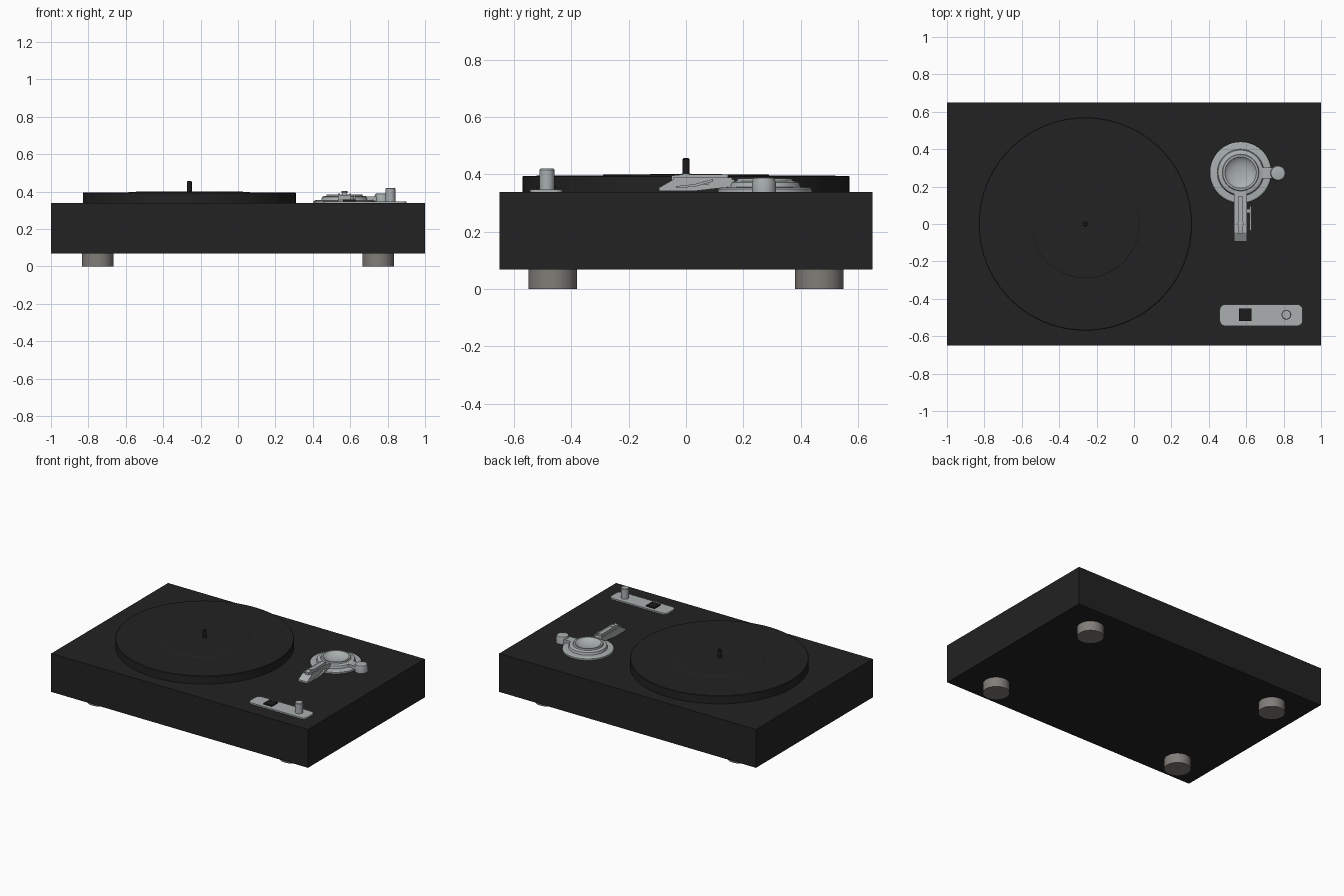
import bpy, bmesh, math
from mathutils import Vector

if "Cube" in bpy.data.objects:
    bpy.data.objects.remove(bpy.data.objects["Cube"])


def mat(name, r, g, b):
    m = bpy.data.materials.new(name)
    m.diffuse_color = (r, g, b, 1)
    m.use_nodes = True
    m.node_tree.nodes["Principled BSDF"].inputs["Base Color"].default_value = m.diffuse_color
    return m


BLACK = mat("matte_black", 0.016, 0.016, 0.016)
DEEP = mat("deep_black", 0.011, 0.011, 0.011)
SILVER = mat("silver", 0.40, 0.43, 0.43)
FOOT = mat("warm_grey", 0.22, 0.205, 0.19)


def finish(name, bm, m, loc=(0, 0, 0), smooth=True):
    bmesh.ops.remove_doubles(bm, verts=bm.verts, dist=1e-5)
    bmesh.ops.recalc_face_normals(bm, faces=bm.faces)
    me = bpy.data.meshes.new(name)
    bm.to_mesh(me)
    bm.free()
    me.materials.append(m)
    ob = bpy.data.objects.new(name, me)
    bpy.context.collection.objects.link(ob)
    ob.location = loc
    if smooth:
        bpy.ops.object.select_all(action='DESELECT')
        ob.select_set(True)
        bpy.context.view_layer.objects.active = ob
        bpy.ops.object.shade_smooth_by_angle(angle=math.radians(30))
    return ob


def lathe(name, pts, x, y, m, n=64):
    """Spin an (r, z) profile about a vertical axis at x, y."""
    bm = bmesh.new()
    vs = [bm.verts.new((r, 0, z)) for r, z in pts]
    es = [bm.edges.new(p) for p in zip(vs, vs[1:])]
    bmesh.ops.spin(bm, geom=vs + es, cent=(0, 0, 0), axis=(0, 0, 1),
                   angle=math.tau, steps=n)
    return finish(name, bm, m, (x, y, 0))


def prism(name, pts, depth, m, smooth=False):
    """Extrude a closed outline of 3D points along the depth vector."""
    bm = bmesh.new()
    f = bm.faces.new([bm.verts.new(p) for p in pts])
    ext = bmesh.ops.extrude_face_region(bm, geom=[f])
    vs = [v for v in ext['geom'] if isinstance(v, bmesh.types.BMVert)]
    bmesh.ops.translate(bm, verts=vs, vec=Vector(depth))
    return finish(name, bm, m, smooth=smooth)


def box(name, x0, x1, y0, y1, z0, z1, m):
    return prism(name, [(x0, y0, z0), (x1, y0, z0), (x1, y1, z0), (x0, y1, z0)],
                 (0, 0, z1 - z0), m)


def side_prism(name, yz, x0, x1, m):
    return prism(name, [(x0, y, z) for y, z in yz], (x1 - x0, 0, 0), m)


def rounded(x0, x1, y0, y1, r, z, n=6):
    pts = []
    for k, (cx, cy) in enumerate([(x1 - r, y1 - r), (x0 + r, y1 - r),
                                  (x0 + r, y0 + r), (x1 - r, y0 + r)]):
        for i in range(n + 1):
            a = (k + i / n) * math.pi / 2
            pts.append((cx + r * math.cos(a), cy + r * math.sin(a), z))
    return pts


# Plinth and four feet
box("plinth", -1, 1, -0.65, 0.65, 0.068, 0.338, BLACK)
for sx, side in ((-1, "left"), (1, "right")):
    for sy, end in ((-1, "front"), (1, "back")):
        lathe(f"foot_{end}_{side}", [(0, 0), (0.085, 0), (0.085, 0.07), (0, 0.07)],
              sx * 0.75, sy * 0.465, FOOT, 40)

# Platter, slightly raised toward the middle, and spindle
lathe("platter", [(0, 0.335), (0.57, 0.335), (0.57, 0.392), (0.567, 0.395),
                  (0.29, 0.397), (0.285, 0.400), (0, 0.401)], -0.26, 0, BLACK, 128)
lathe("spindle", [(0, 0.39), (0.013, 0.39), (0.013, 0.452), (0.009, 0.457),
                  (0, 0.457)], -0.26, 0, DEEP, 24)

# Tonearm base: stepped disc with a shallow dished centre
lathe("tonearm_base", [(0, 0.335), (0.165, 0.335), (0.165, 0.349), (0.158, 0.354),
                       (0.125, 0.356), (0.12, 0.372), (0.112, 0.376), (0.098, 0.377),
                       (0.095, 0.386), (0.084, 0.386), (0.078, 0.379), (0.06, 0.369),
                       (0.035, 0.362), (0, 0.36)], 0.57, 0.275, SILVER, 72)

# Side lug with round knob
box("pivot_lug", 0.67, 0.77, 0.243, 0.303, 0.35, 0.374, SILVER)
lathe("pivot_knob", [(0, 0.338), (0.042, 0.338), (0.042, 0.37), (0.037, 0.387),
                     (0.03, 0.389), (0, 0.389)], 0.77, 0.272, SILVER, 32)

# Arm rest: sloping body, raised side rails and a narrow inner bar
side_prism("arm_body", [(-0.094, 0.342), (-0.094, 0.354), (-0.045, 0.382),
                        (0.17, 0.382), (0.17, 0.358), (0.03, 0.342)],
           0.535, 0.605, SILVER)
for x, side in ((0.535, "left"), (0.595, "right")):
    box(f"arm_rail_{side}", x, x + 0.01, -0.045, 0.16, 0.38, 0.389, SILVER)
side_prism("arm_bar", [(-0.05, 0.38), (-0.05, 0.396), (-0.02, 0.399),
                       (0.146, 0.399), (0.146, 0.38)], 0.556, 0.584, SILVER)
lathe("arm_screw", [(0, 0.39), (0.016, 0.39), (0.016, 0.403), (0, 0.404)],
      0.57, 0.0, SILVER, 20)

# Thin cueing lever beside the arm
side_prism("cue_lever", [(-0.035, 0.352), (-0.035, 0.359), (0.03, 0.366),
                         (0.095, 0.384), (0.095, 0.375), (0.03, 0.357)],
           0.617, 0.627, SILVER)
box("cue_bracket", 0.60, 0.62, 0.06, 0.08, 0.364, 0.375, SILVER)

# Control strip with square button and round knob
prism("control_plate", rounded(0.458, 0.902, -0.545, -0.43, 0.03, 0.335),
      (0, 0, 0.013), SILVER)
box("power_button", 0.562, 0.627, -0.519, -0.453, 0.345, 0.357, DEEP)
lathe("speed_knob", [(0, 0.345), (0.026, 0.345), (0.026, 0.416), (0.023, 0.42),
                     (0, 0.42)], 0.815, -0.485, SILVER, 32)
